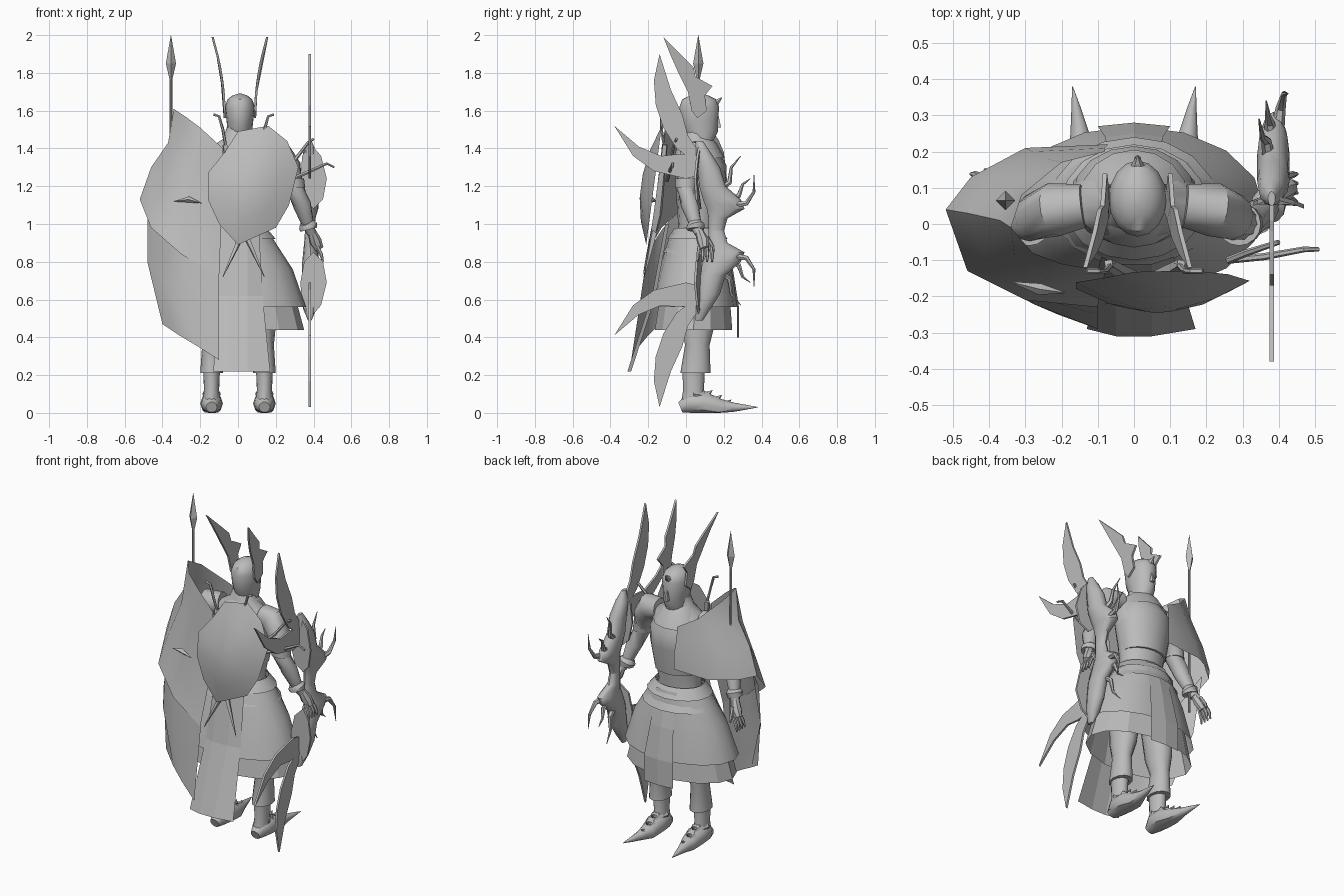
import bpy, bmesh, math
from mathutils import Vector

if "Cube" in bpy.data.objects:
    bpy.data.objects.remove(bpy.data.objects["Cube"], do_unlink=True)

grey = bpy.data.materials.new("plain grey")
grey.use_nodes = True
tone = (0.5, 0.5, 0.5, 1)
grey.diffuse_color = tone
grey.node_tree.nodes["Principled BSDF"].inputs["Base Color"].default_value = tone

CM = 0.01          # coordinates below are in hundredths of a unit
MIDDLE = 96.5      # height about which the bow mirrors


def finish(name, verts, faces, smooth=True):
    """Turn points and faces into a named, coloured object."""
    bm = bmesh.new()
    made = [bm.verts.new(Vector(v) * CM) for v in verts]
    for face in faces:
        bm.faces.new([made[i] for i in face])
    bmesh.ops.recalc_face_normals(bm, faces=bm.faces)
    mesh = bpy.data.meshes.new(name)
    bm.to_mesh(mesh)
    bm.free()
    mesh.materials.append(grey)
    obj = bpy.data.objects.new(name, mesh)
    bpy.context.collection.objects.link(obj)
    if smooth:
        bpy.ops.object.select_all(action="DESELECT")
        obj.select_set(True)
        bpy.context.view_layer.objects.active = obj
        bpy.ops.object.shade_smooth_by_angle(angle=math.radians(40))


def skin(name, rings, caps=True, smooth=True):
    """Join closed rings of equal length."""
    n = len(rings[0])
    verts = [v for ring in rings for v in ring]
    faces = [(r * n + i, r * n + (i + 1) % n, (r + 1) * n + (i + 1) % n, (r + 1) * n + i)
             for r in range(len(rings) - 1) for i in range(n)]
    if caps:
        faces += [tuple(range(n))[::-1], tuple(range(len(verts) - n, len(verts)))]
    finish(name, verts, faces, smooth)


def loft(name, sections, n=16, caps=True, smooth=True):
    """Level ellipses given as x, y, z, x radius, y radius."""
    turns = [math.tau * i / n for i in range(n)]
    rings = [[(x + rx * math.cos(a), y + ry * math.sin(a), z) for a in turns]
             for x, y, z, rx, ry in sections]
    skin(name, rings, caps, smooth)


def tube(name, path, n=8, floor=False):
    """Round limb along points given as x, y, z, radius."""
    points = [Vector(p[:3]) for p in path]
    rings = []
    for i, p in enumerate(points):
        along = (points[min(i + 1, len(points) - 1)] - points[max(i - 1, 0)]).normalized()
        side = along.cross(Vector((0, 0, 1)))
        side = side.normalized() if side.length > 0.05 else Vector((1, 0, 0))
        up = side.cross(along)
        ring = [p + path[i][3] * (side * math.cos(math.tau * k / n) + up * math.sin(math.tau * k / n))
                for k in range(n)]
        if floor:
            ring = [Vector((v.x, v.y, max(v.z, 0))) for v in ring]
        rings.append(ring)
    skin(name, rings)


def sheet(name, rows, smooth=True):
    """Open cloth surface through rows of points."""
    n = len(rows[0])
    faces = [(r * n + i, r * n + i + 1, (r + 1) * n + i + 1, (r + 1) * n + i)
             for r in range(len(rows) - 1) for i in range(n - 1)]
    finish(name, [v for row in rows for v in row], faces, smooth)


def blade(name, outline, place, half):
    """Flat outline of point pairs, thickened and set by a placing function."""
    n = len(outline)
    verts = [place(a, b, s) for s in (-half, half) for a, b in outline]
    faces = [tuple(range(n)), tuple(range(n, n + n))[::-1]]
    faces += [(i, (i + 1) % n, n + (i + 1) % n, n + i) for i in range(n)]
    finish(name, verts, faces, False)


def flip(path, s, shift=0):
    return [(p[0] * s + shift,) + tuple(p[1:]) for p in path]


# Torso, chest armour, belt and head
loft("torso", [(0, 5, 82, 17, 12), (0, 6, 98, 13, 10), (0, 7, 112, 15, 12),
               (0, 7, 128, 18, 13), (0, 5, 139, 17, 9), (0, 5, 145, 8, 7), (0, 6, 151, 6, 6)])
loft("chest_armour", [(0, 8, 106, 14, 11), (0, 8, 122, 17, 13), (0, 8, 131, 17, 13.5), (0, 6, 140, 12, 10)])
loft("collar", [(0, 7, 135, 15, 13.5), (0, 6, 143, 10, 10), (0, 6, 146, 7, 7)], caps=False)
for i in range(2):
    loft("belt", [(0, 6, 98 - 6 * i, 15 + 3 * i, 12 + 2 * i), (0, 6, 92 - 7 * i, 20 + 3 * i, 16 + 2 * i)],
         caps=False)
loft("head", [(1, 8, 143, 6, 6), (1, 8, 149, 6.5, 9), (1, 7, 154, 7, 10), (1, 7, 162, 8, 10.5),
              (1, 7, 166, 6.5, 9), (1, 7, 168, 4, 5), (1, 7, 169, 1, 2)])
tube("helmet_peak", [(1, 10, 162, 4), (1, 16, 164, 2), (1, 19, 167, 0.2)], 6)
loft("nose", [(1, 16, 151, 1.5, 3), (1, 16, 157, 0.8, 1.5)], 6)

# Tall helmet horns
horn = [(-12, 199), (-2, 189), (4, 183), (5, 178), (14, 173), (10, 168), (11, 160),
        (6, 156), (3, 160), (1, 170), (-4, 180), (-8, 189)]
for s in (-1, 1):
    blade("helmet_horn", horn, lambda y, z, t: (1 + s * (8 + (z - 156) ** 2 * 0.0035) + t, y, z), 0.6)

# Arms and legs
for s in (-1, 1):
    tube("arm", flip([(14, 5, 138, 6), (22, 4, 137, 7.5), (27, 2, 130, 6.5), (30, 0, 119, 5),
                      (34, 2, 110, 4.8), (37, 5, 100, 3.3), (39, 7, 95, 2.5)], s), 12)
    loft("armlet", flip([(30, 0, 119, 5.6, 5.6), (29, 0, 124, 6, 6)], s))
    tube("bracelet", flip([(36, 4, 101, 3.5), (37, 5, 99, 5), (37.5, 5, 97, 4.6)], s), 12)
    tube("palm", flip([(39, 7, 96, 2.3), (41, 9, 91, 3.3), (43, 10, 87, 2.5)], s))
    for k in range(4):
        tube("finger", flip([(42, 7 + 2 * k, 88, 1), (44, 6.5 + 2.4 * k, 84, 1),
                             (45, 6 + 2.6 * k, 80, 0.5)], s), 6)
    tube("thumb", flip([(40, 11, 93, 1.2), (41, 14, 88, 1), (41, 15, 85, 0.5)], s), 6)

    loft("trouser", flip([(10, 5, 85, 9, 11), (12, 6, 60, 8, 10), (13, 6, 46, 7, 9),
                          (14, 6, 36, 5, 6.5), (14, 5, 21, 6, 8)], s), 12)
    loft("boot_shaft", flip([(14, 4, 3, 5, 7), (14, 4, 12, 4, 5.5), (14, 4, 24, 4.5, 6)], s), 12)
    tube("boot", flip([(14, -3, 3, 3), (14, 2, 5, 5.5), (14, 10, 5, 6), (14, 18, 3, 4.6),
                       (15, 25, 3, 2.6), (16, 32, 3, 1.3), (17, 38, 3, 0.1)], s), 10, True)
    for k in range(3):
        tube("boot_scale", flip([(14, 4 + 5 * k, 10 - 2.5 * k, 5), (14, 11 + 5 * k, 9 - 2.5 * k, 2.5),
                                 (14, 14 + 5 * k, 12 - 2.5 * k, 0.1)], s), 6, True)

# Layered skirt with a long front panel
loft("skirt_upper", [(0, 6, 93, 18, 15), (0, 5, 76, 29, 19), (0, 4, 56, 36, 23)], 16, False)
loft("skirt_lower", [(0, 5, 70, 28, 18), (0, 4, 44, 35, 21)], 14, False, False)
sheet("front_panel", [[(-w, y - 1, z), (0, y, z), (w, y - 1, z)]
                      for w, y, z in ((7, 20, 96), (8, 25, 75), (10, 28, 56), (10, 28, 40))], False)

# Long back cape
sheet("back_cape", [[(-a, y + 2, z), (-5, y, z), (5, y, z), (b, y + 2, z)]
                    for a, b, y, z in ((9, 11, -11, 100), (11, 13, -18, 62), (13, 17, -31, 22))], False)

# Wide one-sided mantle with a raised collar and swept flare
sheet("mantle", [
    [(-8, 20, 138), (-20, 17, 145), (-31, 8, 156), (-34, -1, 161), (-28, -8, 157), (-20, -11, 151), (-8, -13, 140)],
    [(-8, 21, 130), (-24, 18, 134), (-34, 10, 142), (-37, 1, 143), (-33, -9, 137), (-23, -14, 130), (-8, -14, 120)],
    [(-7, 22, 121), (-28, 20, 122), (-41, 12, 126), (-46, 3, 130), (-41, -10, 117), (-27, -17, 105), (-9, -16, 97)],
    [(-7, 22, 112), (-30, 21, 111), (-45, 13, 112), (-52, 4, 113), (-46, -13, 98), (-30, -21, 84), (-10, -23, 72)]])
sheet("mantle_tail", [
    [(-48, 3, 114), (-42, -12, 98), (-28, -20, 86), (-10, -22, 75)],
    [(-48, -5, 80), (-42, -14, 72), (-28, -22, 62), (-10, -25, 54)],
    [(-40, -14, 47), (-31, -20, 41), (-21, -25, 35), (-10, -29, 28)]])
tube("mantle_clasp", [(-34, -16, 112, 0.1), (-26, -18, 113, 1.6), (-19, -19, 111, 0.1)], 4)

# Domed plate hung on the back
rim = [(-16, 113), (-16, 127), (-7, 138), (0, 149), (16, 152), (26, 144),
       (32, 130), (27, 110), (20, 98), (0, 89), (-10, 100)]


def dome(share):
    return [(7 + (x - 7) * share, -24 + 7 * share * share - (120 - z) * 0.13 * share,
             120 + (z - 120) * share) for x, z in rim]


skin("back_plate", [dome(f) for f in (1, 0.6, 0.2)], True)

# Crossed blades carried behind the plate, and curved side hilts
for s in (-1, 1):
    tube("sheath", flip([(10, -11, 142, 1.5), (4, -15, 105, 2.5), (-11, -22, 72, 0.2)], s, 3), 4)
    tube("hilt", flip([(9, -11, 138, 0.8), (11, -13, 150, 0.8), (13, -13, 157, 0.8), (16, -13, 158, 0.8)], s, 3), 6)
tube("side_hilt", [(40, -5, 145, 0.7), (37, -6, 143, 0.8), (31, -8, 135, 1), (26, -10, 130, 1)], 6)
tube("side_hilt", [(51, -7, 130, 0.6), (47, -7, 132, 0.8), (36, -9, 127, 1), (26, -10, 123, 1)], 6)

# Spear
tube("spear_shaft", [(-35.5, 6.5, 84, 0.7), (-35.5, 6.5, 180, 0.7)], 6)
loft("spear_head", [(-35.5, 6.5, z, r, r) for z, r in ((176, 0.6), (185, 2.7), (200, 0.05))], 4, smooth=False)

# Great bow: mirrored halves of blades, guard, swollen body and tendrils
long_blade = [(-14, 190), (-17, 176), (-16, 163), (-12, 151), (-5, 140), (6, 132),
              (9, 138), (5, 141), (1, 147), (-2, 158), (-8, 171)]
short_blade = [(-38, 152), (-28, 136), (-17, 128), (0, 124), (8, 126), (6, 136), (-4, 137), (-13, 136), (-25, 141)]
guard = [(38, 143), (44, 136), (47, 124), (45, 113), (40, 108), (35, 113), (33, 124), (34, 136)]
swelling = [(38, 7, 144, 1, 2), (38, 9, 138, 3.5, 4), (38.5, 12, 130, 4.5, 6), (38.5, 14, 120, 4.5, 7),
            (38.5, 19, 113, 4.5, 10), (38.5, 21, 108, 4, 10), (38, 17, 103, 3, 5), (38, 16, 96, 2.5, 4)]
tendrils = [(2, [(25, 110), (32, 111), (36, 117), (36, 126)]), (-2, [(17, 118), (23, 122), (24, 130), (29, 136)]),
            (-1, [(22, 112), (28, 115), (30, 121), (34, 124)])]
for s in (1, -1):
    def level(z):
        return MIDDLE + s * (z - MIDDLE)

    for name, outline in (("bow_long_blade", long_blade), ("bow_short_blade", short_blade)):
        blade(name, outline, lambda y, z, t: (38 + t, y, level(z)), 0.6)
    blade("bow_guard", guard, lambda x, z, t: (x, 8 + t - abs(x - 39) * 0.4, level(z)), 0.6)
    loft("bow_body", [(x, y, level(z), rx, ry) for x, y, z, rx, ry in swelling], 12)
    for lean, path in tendrils:
        tube("bow_tendril", [(38.5 + lean * (1 + k) / 2, y, level(z), 2 - 0.6 * k)
                             for k, (y, z) in enumerate(path)], 6)
